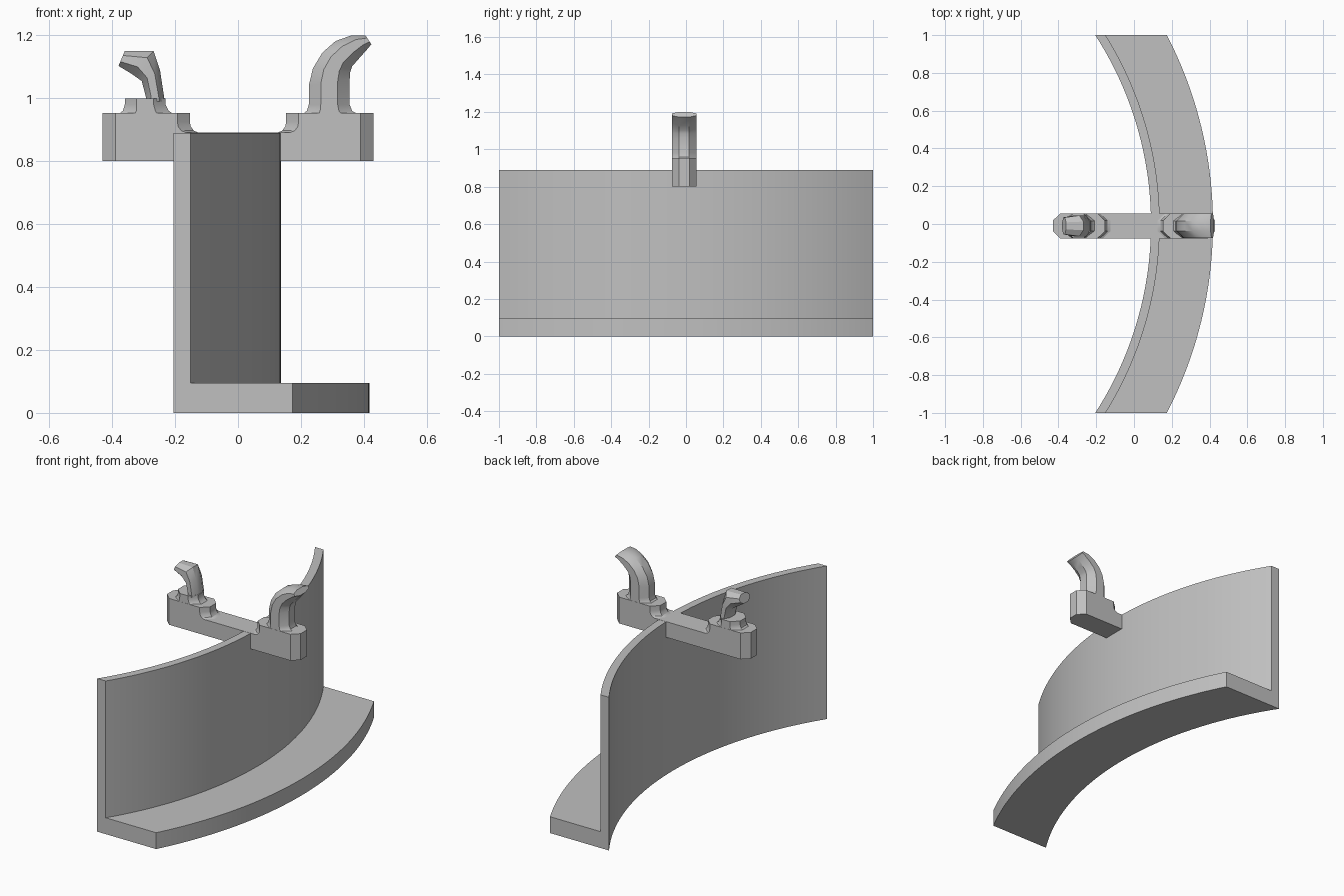
import bpy, bmesh, math

if "Cube" in bpy.data.objects:
    bpy.data.objects.remove(bpy.data.objects["Cube"])

GREY = bpy.data.materials.new("plain grey")
GREY.diffuse_color = (0.53, 0.53, 0.53, 1)
GREY.use_nodes = True
GREY.node_tree.nodes["Principled BSDF"].inputs["Base Color"].default_value = GREY.diffuse_color
YC, HALF = -0.01, 0.066      # centre line and half width of the bracket


def loft(name, rings, smooth_angle=30):
    """Skin a list of equal-length point rings and cap both ends."""
    bm = bmesh.new()
    loops = [[bm.verts.new(p) for p in ring] for ring in rings]
    n = len(loops[0])
    for a, b in zip(loops, loops[1:]):
        for i in range(n):
            j = (i + 1) % n
            bm.faces.new((a[i], a[j], b[j], b[i]))
    bm.faces.new(loops[0][::-1])
    bm.faces.new(loops[-1])
    bmesh.ops.recalc_face_normals(bm, faces=bm.faces[:])
    mesh = bpy.data.meshes.new(name)
    bm.to_mesh(mesh)
    bm.free()
    mesh.materials.append(GREY)
    ob = bpy.data.objects.new(name, mesh)
    bpy.context.collection.objects.link(ob)
    bpy.ops.object.select_all(action='DESELECT')
    ob.select_set(True)
    bpy.context.view_layer.objects.active = ob
    bpy.ops.object.shade_smooth_by_angle(angle=math.radians(smooth_angle))
    return ob


def oct_ring(a, b, half):
    """Eight-sided section between two (x, z) points, given half width in y."""
    ring = []
    for k in range(8):
        ang = math.radians(22.5 + 45 * k)
        c = math.cos(ang) / math.cos(math.radians(22.5))
        s = math.sin(ang) / math.cos(math.radians(22.5))
        t = (1 + c) / 2
        ring.append((a[0] + (b[0] - a[0]) * t, YC + half * s,
                     a[1] + (b[1] - a[1]) * t))
    return ring


# Curved wall with a foot: L section swept on an arc, ends cut square at y = +-1
CX, R_IN, R_WALL, R_FOOT = -1.752, 1.842, 1.888, 2.170
section = [(R_IN, 0), (R_FOOT, 0), (R_FOOT, 0.095),
           (R_WALL, 0.095), (R_WALL, 0.89), (R_IN, 0.89)]
rings = []
for i in range(49):
    t = -1 + 2 * i / 48
    ring = []
    for r, z in section:
        a = math.asin(1 / r) * t
        ring.append((CX + r * math.cos(a), r * math.sin(a), z))
    rings.append(ring)
loft("curved_wall_and_foot", rings)

# Low bar crossing the wall
loft("cross_bar", [[(-0.25, y, 0.80), (0.25, y, 0.80), (0.25, y, 0.891), (-0.25, y, 0.891)]
                   for y in (YC - HALF, YC + HALF)])


# Chamfered end blocks, flared where they meet the bar
def block_ring(side, inner, z):
    outer, ch, tip = 0.43, 0.04, 0.028
    pts = [(inner, -tip), (inner + ch, -HALF), (outer - ch, -HALF), (outer, -tip),
           (outer, tip), (outer - ch, HALF), (inner + ch, HALF), (inner, tip)]
    return [(side * x, YC + y, z) for x, y in pts]


for side, name in ((-1, "left_block"), (1, "right_block")):
    loft(name, [block_ring(side, x, z) for x, z in
                ((0.125, 0.80), (0.125, 0.891), (0.140, 0.897),
                 (0.150, 0.910), (0.153, 0.925), (0.153, 0.953))])

# Tall hook bending outwards on the right
right_path = [((0.205, 0.950), (0.380, 0.950)), ((0.219, 0.960), (0.363, 0.960)),
              ((0.225, 0.980), (0.355, 0.980)), ((0.225, 1.040), (0.355, 1.060)),
              ((0.238, 1.095), (0.357, 1.085)), ((0.268, 1.145), (0.363, 1.102)),
              ((0.310, 1.182), (0.385, 1.127)), ((0.360, 1.200), (0.410, 1.155)),
              ((0.405, 1.200), (0.424, 1.172))]
loft("right_hook", [oct_ring(a, b, 0.065) for a, b in right_path])

# Round pedestal under the left hook
loft("left_pedestal", [oct_ring((x0, z), (x1, z), 0.065) for x0, x1, z in
                       ((-0.380, -0.205, 0.950), (-0.366, -0.220, 0.960),
                        (-0.360, -0.230, 0.980), (-0.360, -0.230, 1.000))])

# Short hook leaning outwards on the left
left_path = [((-0.293, 0.990), (-0.233, 0.990), 0.055),
             ((-0.293, 1.005), (-0.235, 1.005), 0.055),
             ((-0.306, 1.055), (-0.248, 1.090), 0.055),
             ((-0.340, 1.079), (-0.268, 1.150), 0.055),
             ((-0.380, 1.103), (-0.360, 1.150), 0.045)]
loft("left_hook", [oct_ring(a, b, h) for a, b, h in left_path])
